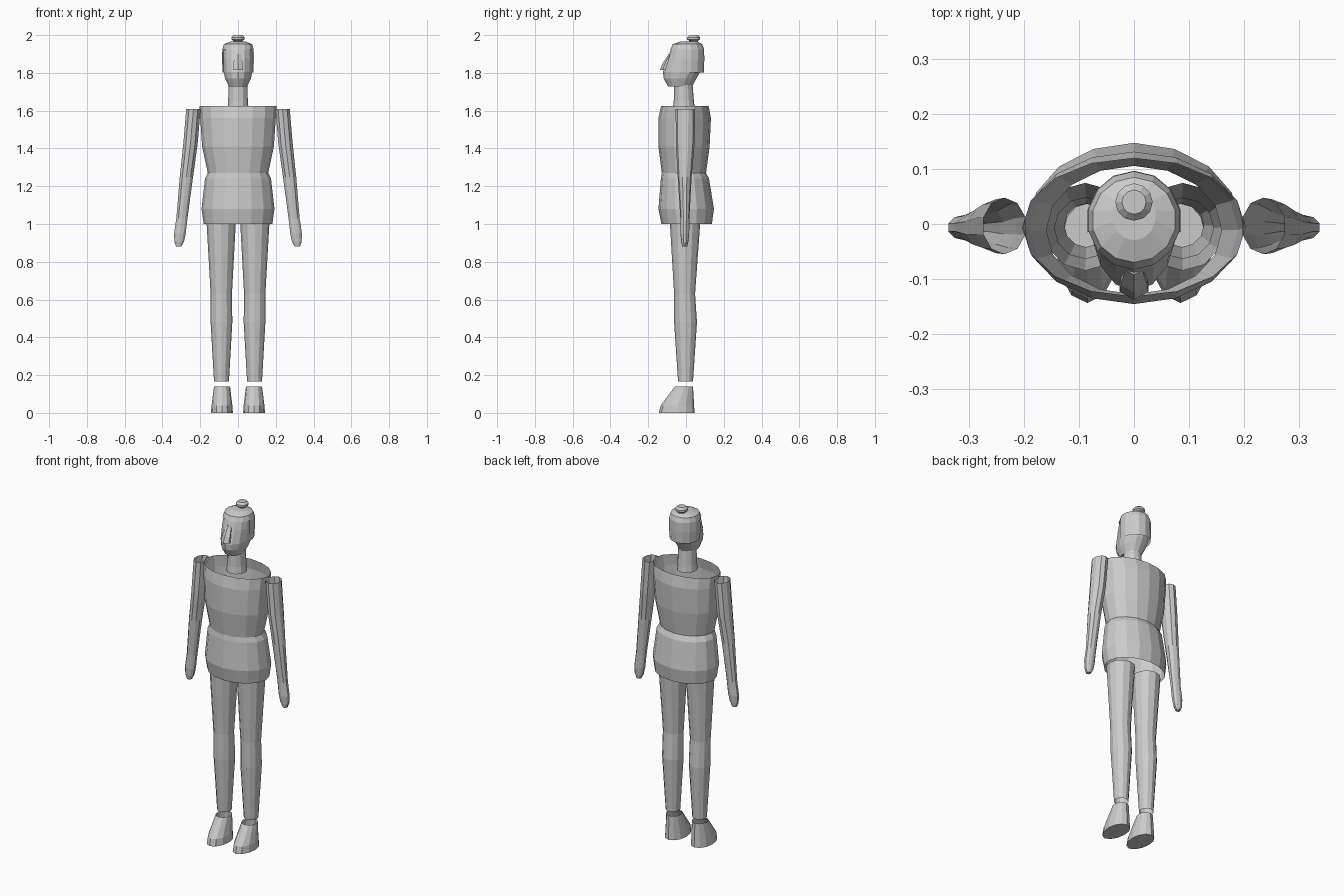
import bpy, bmesh, math


def loft(name, rings, n, cap_low=False, cap_high=False, mirror=False, keep=None):
    """Skin oval rings given as (x0, x1, y0, y1, z[, y of widest point])."""
    bm = bmesh.new()
    loops = []
    for x0, x1, y0, y1, z, *mid in rings:
        cy = mid[0] if mid else (y0 + y1) / 2
        cx, rx = (x0 + x1) / 2, (x1 - x0) / 2
        loop = []
        for i in range(n):
            a = 2 * math.pi * i / n - math.pi / 2
            s = math.sin(a)
            ry = y1 - cy if s > 0 else cy - y0
            loop.append(bm.verts.new((cx + rx * math.cos(a), cy + ry * s, z)))
        loops.append(loop)
    for lo, hi in zip(loops, loops[1:]):
        for i in range(n):
            j = (i + 1) % n
            bm.faces.new((lo[i], lo[j], hi[j], hi[i]))
    if cap_low:
        bm.faces.new(loops[0][::-1])
    if cap_high:
        f = bm.faces.new(loops[-1])
        bmesh.ops.poke(bm, faces=[f])
    if keep:
        bm.normal_update()
        gone = [f for f in bm.faces if not keep(f.calc_center_median())]
        bmesh.ops.delete(bm, geom=gone, context='FACES')
    me = bpy.data.meshes.new(name)
    bm.to_mesh(me)
    bm.free()
    ob = bpy.data.objects.new(name, me)
    bpy.context.collection.objects.link(ob)
    if mirror:
        ob.modifiers.new("Mirror", 'MIRROR').use_mirror_merge = False
    return ob


# Torso: open tube with waist
loft("torso", [
    (-.182, .182, -.13, .137, 1.0),
    (-.193, .193, -.146, .148, 1.08),
    (-.175, .175, -.133, .122, 1.24),
    (-.16, .16, -.128, .106, 1.27),
    (-.19, .19, -.146, .125, 1.41),
    (-.2, .2, -.146, .132, 1.56),
    (-.204, .204, -.132, .12, 1.625)], 16)

# Legs: open tubes
loft("legs", [
    (.048, .127, -.042, .037, .165),
    (.03, .145, -.063, .058, .48),
    (.032, .145, -.063, .048, .63),
    (.012, .166, -.085, .075, 1.0)], 12, mirror=True)

# Feet: closed sole, open top
loft("feet", [
    (.027, .143, -.144, .045, 0, -.04),
    (.03, .14, -.134, .043, .04, -.04),
    (.042, .127, -.058, .037, .14)], 12, cap_low=True, mirror=True)

# Arms with hands: open at the shoulder
loft("arms", [
    (.30, .328, -.02, .007, .88),
    (.285, .338, -.025, .012, .905),
    (.275, .34, -.03, .017, .95),
    (.266, .328, -.03, .018, 1.03),
    (.236, .31, -.044, .03, 1.25),
    (.212, .292, -.053, .045, 1.42),
    (.196, .276, -.055, .048, 1.61)], 10, cap_low=True, mirror=True)

# Neck
loft("neck", [
    (-.056, .056, -.07, .047, 1.61),
    (-.052, .052, -.065, .042, 1.65),
    (-.05, .05, -.062, .035, 1.735)], 12)

# Head with forward-pointing face
loft("head", [
    (-.05, .05, -.095, .033, 1.728, -.03),
    (-.07, .07, -.118, .055, 1.77, -.015),
    (-.078, .078, -.122, .075, 1.805, 0),
    (-.08, .08, -.095, .085, 1.88, 0),
    (-.076, .076, -.075, .08, 1.94, 0)], 14, cap_low=True)

# Nose ridge
loft("nose", [
    (-.03, .03, -.138, -.08, 1.815),
    (-.028, .028, -.125, -.07, 1.85),
    (-.018, .018, -.092, -.06, 1.9)], 6, cap_low=True, cap_high=True)

# Hair: full crown, back half hangs lower
loft("hair", [
    (-.083, .083, -.083, .094, 1.803),
    (-.087, .087, -.087, .097, 1.87),
    (-.085, .085, -.083, .096, 1.925),
    (-.077, .077, -.07, .085, 1.952),
    (-.04, .04, -.03, .06, 1.966)], 14, cap_high=True,
    keep=lambda c: c.z > 1.93 or c.y > -.015)

# Hair bun
loft("bun", [
    (-.022, .022, .018, .062, 1.955),
    (-.024, .024, .016, .064, 1.97),
    (-.034, .034, .006, .074, 1.977),
    (-.034, .034, .006, .074, 1.988),
    (-.022, .022, .018, .062, 2.0)], 12, cap_high=True)
